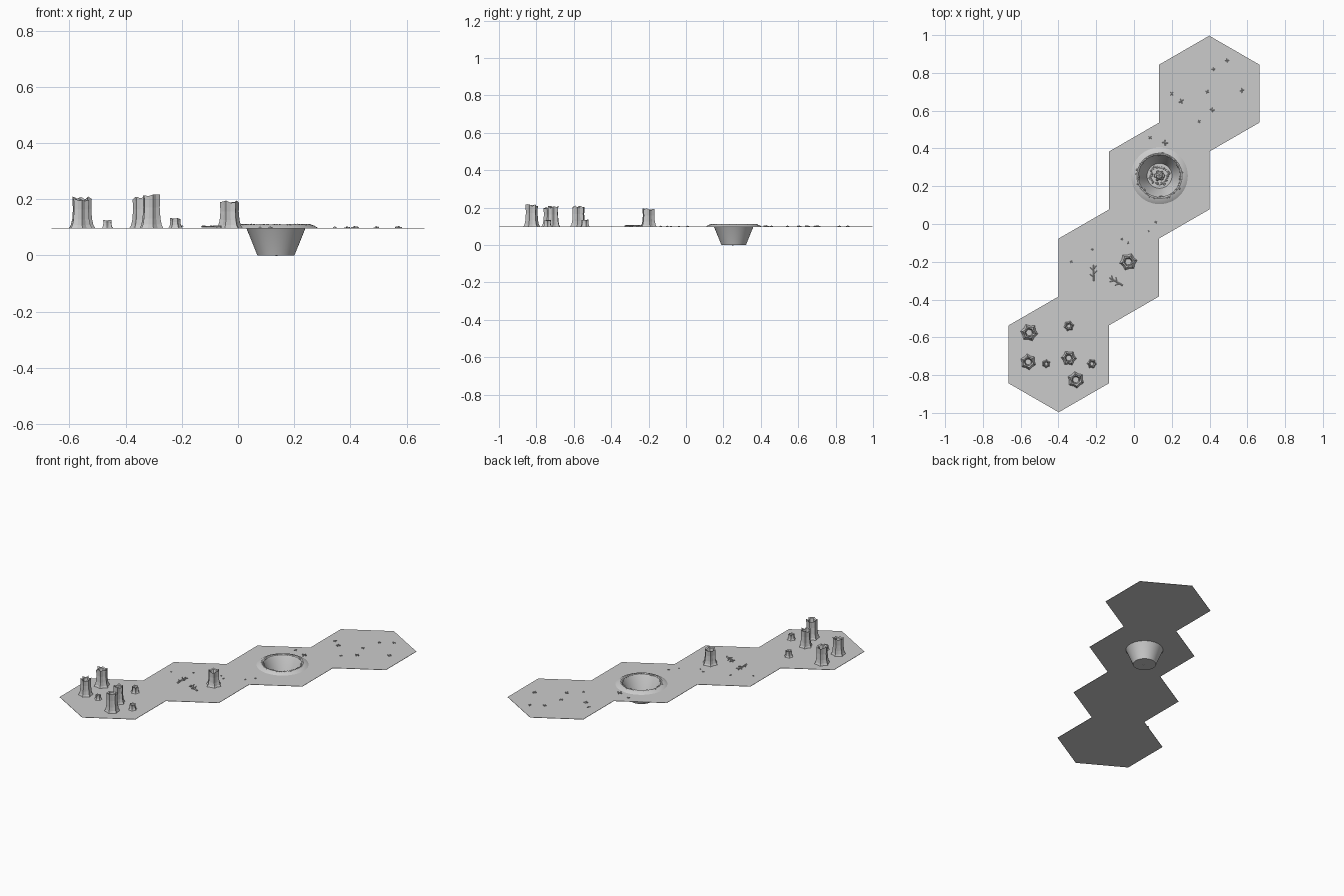
import bpy, bmesh, math, random
from mathutils import Matrix, Vector

if "Cube" in bpy.data.objects:
    bpy.data.objects.remove(bpy.data.objects["Cube"])

random.seed(4)
GROUND = 0.098
HEX_R = 0.3067
CRATER = Vector((0.135, 0.255, 0))

grey = bpy.data.materials.new("stone grey")
grey.diffuse_color = (0.6, 0.6, 0.6, 1)
grey.use_nodes = True
grey.node_tree.nodes["Principled BSDF"].inputs["Base Color"].default_value = grey.diffuse_color


def finish(bm, name, smooth=False):
    bmesh.ops.recalc_face_normals(bm, faces=bm.faces)
    me = bpy.data.meshes.new(name)
    bm.to_mesh(me)
    bm.free()
    me.materials.append(grey)
    ob = bpy.data.objects.new(name, me)
    bpy.context.collection.objects.link(ob)
    if smooth:
        bpy.context.view_layer.objects.active = ob
        ob.select_set(True)
        bpy.ops.object.shade_smooth_by_angle(angle=math.radians(35))
        ob.select_set(False)
    return ob


def loop(bm, n, r, centre, z, start=0.0):
    return [bm.verts.new((centre[0] + r * math.cos(start + math.tau * i / n),
                          centre[1] + r * math.sin(start + math.tau * i / n), z))
            for i in range(n)]


def bridge(bm, a, b):
    n = len(a)
    for i in range(n):
        bm.faces.new((a[i], a[(i + 1) % n], b[(i + 1) % n], b[i]))


# Four hexagonal ground tiles; the crater tile has a round opening
for k in (-3, -1, 1, 3):
    c = (k * HEX_R * math.sqrt(3) / 4, k * HEX_R * 0.75)
    bm = bmesh.new()
    outer = loop(bm, 6, HEX_R, c, GROUND, math.pi / 6)
    if k == 1:
        rings = [outer, loop(bm, 48, 0.107, CRATER, GROUND)]
        edges = [bm.edges.new((r[i], r[(i + 1) % len(r)])) for r in rings for i in range(len(r))]
        bmesh.ops.triangle_fill(bm, edges=edges, use_beauty=True)
    else:
        bm.faces.new(outer)
    tile = finish(bm, "ground_tile")
    solid = tile.modifiers.new("thickness", 'SOLIDIFY')
    solid.thickness = 0.002
    solid.offset = -1

# Crater: raised lip running into a conical pit
bm = bmesh.new()
profile = [(0.15, GROUND), (0.135, 0.107), (0.12, 0.111), (0.112, 0.108),
           (0.105, 0.097), (0.066, 0.0)]
rings = [loop(bm, 48, r, CRATER, z) for r, z in profile]
for a, b in zip(rings, rings[1:]):
    bridge(bm, a, b)
bm.faces.new(rings[-1])
finish(bm, "crater", True)


def rock(bm, x, y, z, size, flat=0.8):
    rot = Matrix.Rotation(random.uniform(0, 6.28), 4, 'Z') @ Matrix.Rotation(random.uniform(0, 1), 4, 'X')
    m = Matrix.Translation((x, y, z)) @ Matrix.Diagonal((1, 1, flat, 1)) @ rot
    m = m @ Matrix.Diagonal((size, size * random.uniform(0.6, 1), size * 0.8, 1))
    bmesh.ops.create_icosphere(bm, subdivisions=1, radius=1, matrix=m)


# Rubble around the lip and on the pit floor
bm = bmesh.new()
for i in range(60):
    a = math.tau * i / 60 + random.uniform(-0.05, 0.05)
    r = random.uniform(0.108, 0.125)
    rock(bm, CRATER.x + r * math.cos(a), CRATER.y + r * math.sin(a), 0.109, random.uniform(0.003, 0.007))
finish(bm, "lip_rubble")
bm = bmesh.new()
for i in range(24):
    a = math.tau * i / 24
    r = random.uniform(0.04, 0.053)
    rock(bm, CRATER.x + r * math.cos(a), CRATER.y + r * math.sin(a), 0.005, random.uniform(0.005, 0.009))
for i in range(6):
    a = math.tau * i / 6
    rock(bm, CRATER.x + 0.018 * math.cos(a), CRATER.y + 0.018 * math.sin(a), 0.012, 0.014)
rock(bm, CRATER.x, CRATER.y, 0.02, 0.024, 1.2)
finish(bm, "pit_rubble")


# Hollow tree stumps with lobed trunks, flared feet and splintered tops
def stump(x, y, r, h):
    bm = bmesh.new()
    turn = random.uniform(0, 1)
    rows = [(1.0, 0.0), (0.86, 0.10), (0.76, 0.28), (0.70, 0.6), (0.74, 0.94), (0.50, 0.90), (0.36, 0.6)]
    jag = [random.uniform(-0.05, 0.06) for _ in range(12)]
    prev = None
    for j, (s, t) in enumerate(rows):
        ring = []
        for i in range(12):
            a = turn + math.tau * i / 12
            lobe = 1 if i % 2 == 0 else (0.78 if j < 5 else 0.9)
            zz = t + (jag[i] if j in (4, 5) else 0)
            ring.append(bm.verts.new((x + r * s * lobe * math.cos(a), y + r * s * lobe * math.sin(a),
                                      GROUND + h * zz)))
        if prev:
            bridge(bm, prev, ring)
        prev = ring
    bm.faces.new(prev)
    finish(bm, "stump")


for s in [(-0.555, -0.575, 0.047, 0.112), (-0.56, -0.73, 0.043, 0.108), (-0.345, -0.71, 0.041, 0.11),
          (-0.308, -0.825, 0.045, 0.122), (-0.03, -0.2, 0.047, 0.098), (-0.345, -0.54, 0.028, 0.038),
          (-0.465, -0.74, 0.023, 0.029), (-0.223, -0.74, 0.026, 0.036)]:
    stump(*s)

# Flat oval puddles
for x, y, a, b, turn in [(-0.278, -0.055, 0.05, 0.036, 0.45), (-0.338, -0.447, 0.039, 0.028, -0.75)]:
    bm = bmesh.new()
    m = Matrix.Translation((x, y, GROUND + 0.001)) @ Matrix.Rotation(turn, 4, 'Z') @ Matrix.Diagonal((a, b, 1, 1))
    bmesh.ops.create_circle(bm, cap_ends=True, segments=32, radius=1, matrix=m)
    finish(bm, "puddle")


def stick(bm, p, q, r):
    p, q = Vector(p), Vector(q)
    m = Matrix.Translation((p + q) / 2) @ (q - p).to_track_quat('Z', 'Y').to_matrix().to_4x4()
    bmesh.ops.create_cone(bm, cap_ends=True, segments=5, radius1=r, radius2=r * 0.6,
                          depth=(q - p).length, matrix=m)


# Fallen branches with side twigs
for x, y, turn, length in [(-0.213, -0.302, 1.6, 0.085), (-0.06, -0.325, 2.63, 0.08)]:
    bm = bmesh.new()
    d = Vector((math.cos(turn), math.sin(turn), 0))
    base = Vector((x, y, GROUND + 0.004))
    stick(bm, base, base + d * length, 0.0045)
    for t, side in [(0.25, 0.9), (0.45, -0.9), (0.65, 0.8), (0.75, -0.8)]:
        p = base + d * length * t
        e = Vector((math.cos(turn + side), math.sin(turn + side), 0.1))
        stick(bm, p, p + e * 0.024, 0.003)
    finish(bm, "fallen_branch")

# Small scattered debris: crossed splinters with a pebble
bm = bmesh.new()
for x, y, s in [(0.2, 0.69, 0.9), (0.25, 0.65, 1.2), (0.388, 0.7, 0.9), (0.415, 0.605, 1.1), (0.345, 0.543, 0.7),
                (0.42, 0.82, 0.9), (0.492, 0.865, 0.9), (0.572, 0.707, 1.1), (0.165, 0.43, 1.4),
                (0.085, 0.457, 0.8), (0.115, 0.01, 0.7), (0.078, -0.038, 0.5), (-0.065, -0.08, 0.6),
                (-0.032, -0.1, 0.6), (-0.22, -0.135, 0.6), (-0.332, -0.2, 0.6)]:
    turn = random.uniform(0, 3)
    for a in (turn, turn + 1.4):
        d = Vector((math.cos(a), math.sin(a), 0)) * 0.011 * s
        c = Vector((x, y, GROUND + 0.002))
        stick(bm, c - d, c + d, 0.0025 * s)
    rock(bm, x, y, GROUND + 0.003, 0.0055 * s)
finish(bm, "debris")
